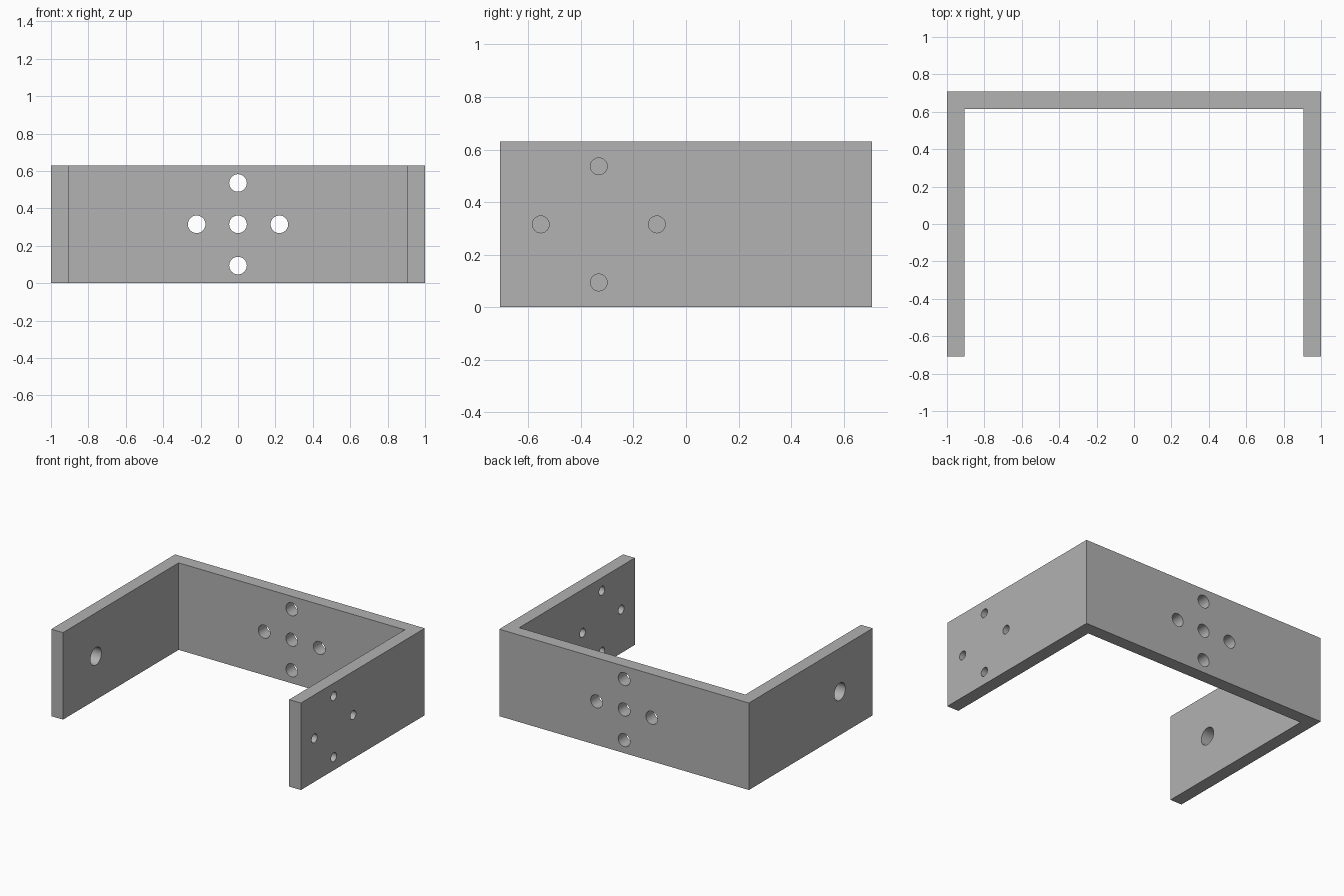
import bpy
import bmesh
from math import pi
from mathutils import Matrix, Vector

default = bpy.data.objects.get("Cube")
if default:
    bpy.data.objects.remove(default, do_unlink=True)

# Main dimensions
WIDTH, DEPTH, HEIGHT, WALL = 2.0, 1.417, 0.63, 0.094
X, Y, MID = WIDTH / 2, DEPTH / 2, HEIGHT / 2
SPACING = 0.221      # distance of the outer holes from the pattern centre
ARM_HOLE_Y = -0.332  # centre of the hole patterns on the arms

grey = bpy.data.materials.new("plain grey")
grey.use_nodes = True
colour = (0.445, 0.445, 0.445, 1)
grey.diffuse_color = colour
grey.node_tree.nodes["Principled BSDF"].inputs["Base Color"].default_value = colour


def make_object(name, bm):
    bmesh.ops.recalc_face_normals(bm, faces=bm.faces[:])
    mesh = bpy.data.meshes.new(name)
    bm.to_mesh(mesh)
    bm.free()
    mesh.materials.append(grey)
    obj = bpy.data.objects.new(name, mesh)
    bpy.context.collection.objects.link(obj)
    return obj


def drill(bm, centre, radius, axis):
    turn = Matrix.Rotation(pi / 2, 4, "Y" if axis == "X" else "X")
    bmesh.ops.create_cone(bm, cap_ends=True, segments=48, radius1=radius,
                          radius2=radius, depth=WALL * 3,
                          matrix=Matrix.Translation(centre) @ turn)


# U-shaped bracket: half outline mirrored, then extruded upwards
half = [(X, Y), (X, -Y), (X - WALL, -Y), (X - WALL, Y - WALL)]
outline = half + [(-x, y) for x, y in reversed(half)]
bm = bmesh.new()
base = bm.faces.new([bm.verts.new((x, y, 0)) for x, y in outline])
top = bmesh.ops.extrude_face_region(bm, geom=[base])["geom"]
bmesh.ops.translate(bm, vec=(0, 0, HEIGHT),
                    verts=[v for v in top if isinstance(v, bmesh.types.BMVert)])
bracket = make_object("u_bracket", bm)

# Holes: cross of five in the back, ring of four in the left arm, pivot in the right
bm = bmesh.new()
back = Vector((0, Y - WALL / 2, MID))
left = Vector((X - WALL / 2, ARM_HOLE_Y, MID))
drill(bm, back, 0.047, "Y")
for a, b in [(1, 0), (-1, 0), (0, 1), (0, -1)]:
    drill(bm, back + SPACING * Vector((a, 0, b)), 0.047, "Y")
    drill(bm, left + SPACING * Vector((0, a, b)), 0.032, "X")
drill(bm, (-left.x, left.y, MID), 0.063, "X")
cutter = make_object("hole_cutter", bm)
cutter.hide_render = True

# Cut the holes and keep only the finished bracket
cut = bracket.modifiers.new("holes", "BOOLEAN")
cut.operation = "DIFFERENCE"
cut.solver = "EXACT"
cut.object = cutter
bpy.ops.object.select_all(action="DESELECT")
bracket.select_set(True)
bpy.context.view_layer.objects.active = bracket
bpy.ops.object.modifier_apply(modifier=cut.name)
bpy.data.objects.remove(cutter, do_unlink=True)
bpy.ops.object.shade_smooth_by_angle(angle=pi / 6)
